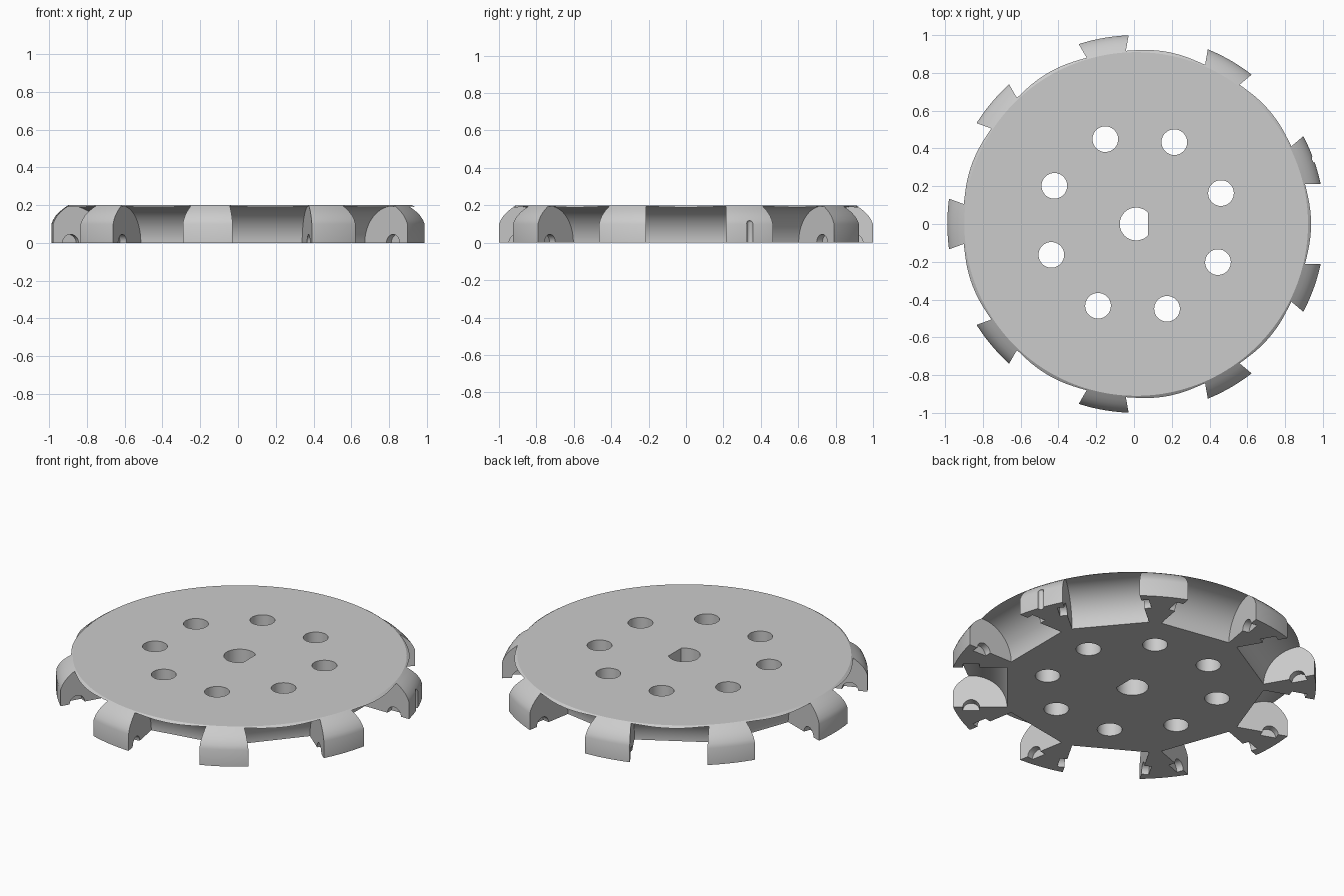
import bpy, bmesh, math
from math import cos, sin, pi, radians
from mathutils import Matrix

cube = bpy.data.objects.get("Cube")
if cube:
    bpy.data.objects.remove(cube, do_unlink=True)

TEETH = 9
BOLTS = 8
HEIGHT = 0.2
CENTRE_X = 0.0115

grey = bpy.data.materials.new("plain grey")
grey.use_nodes = True
colour = (0.6, 0.6, 0.6, 1)
grey.diffuse_color = colour
grey.node_tree.nodes["Principled BSDF"].inputs["Base Color"].default_value = colour


def lathe(bm, profile, segs, matrix=Matrix(), flat_x=None):
    """Closed solid from (radius, z) rings; flat_x squares off one side."""
    rings = []
    for r, z in profile:
        ring = []
        for i in range(segs):
            a = 2 * pi * (i + 0.5) / segs
            x, y = r * cos(a), r * sin(a)
            if flat_x is not None and x > flat_x:
                y *= 1 if abs(y) < 0.001 else math.sqrt(r * r - flat_x ** 2) / r / sin(math.acos(flat_x / r)) 
                x = flat_x
            ring.append(bm.verts.new(matrix @ Matrix.Translation((x, y, z)).to_translation()))
        rings.append(ring)
    for low, high in zip(rings, rings[1:]):
        for i in range(segs):
            j = (i + 1) % segs
            bm.faces.new((low[i], low[j], high[j], high[i]))
    bm.faces.new(rings[0][::-1])
    bm.faces.new(rings[-1])


def make_object(name, bm):
    bmesh.ops.recalc_face_normals(bm, faces=bm.faces)
    mesh = bpy.data.meshes.new(name)
    bm.to_mesh(mesh)
    bm.free()
    mesh.materials.append(grey)
    obj = bpy.data.objects.new(name, mesh)
    bpy.context.collection.objects.link(obj)
    return obj


# Disc with straight lower wall and rounded shoulder
bm = bmesh.new()
lathe(bm, [(1, 0), (1, 0.1), (0.991, 0.122), (0.977, 0.144),
           (0.958, 0.164), (0.935, 0.183), (0.91, HEIGHT)], 180)
disc = make_object("toothed_disc", bm)

# Scoops between the teeth, each with a small round pocket at both ends
bm = bmesh.new()
scoop = [(0.045, -0.253), (0.045, -0.213), (0.195, -0.213),
         (0.195, 0.213), (0.045, 0.213), (0.045, 0.253)]
for i in range(TEETH):
    place = (Matrix.Rotation(2 * pi * i / TEETH, 4, 'Z')
             @ Matrix.Translation((0.878, 0, 0))
             @ Matrix.Rotation(pi / 2, 4, 'X'))
    lathe(bm, scoop, 64, place)

# Ring of bolt holes
for i in range(BOLTS):
    place = (Matrix.Rotation(radians(20) + 2 * pi * i / BOLTS, 4, 'Z')
             @ Matrix.Translation((0.478, 0, 0)))
    lathe(bm, [(0.068, -0.1), (0.068, 0.3)], 40, place)

# Round-ended marker slot on one tooth
place = Matrix.Rotation(radians(20), 4, 'Z') @ Matrix.Translation((1.0, 0, 0))
lathe(bm, [(0.018, -0.1), (0.018, 0.104), (0.014, 0.114), (0.006, 0.12)], 20, place)
scoop_cutter = make_object("scoop_cutter", bm)

# Shaft hole with one flat side
bm = bmesh.new()
lathe(bm, [(0.087, -0.1), (0.087, 0.3)], 48)
bmesh.ops.bisect_plane(bm, geom=bm.verts[:] + bm.edges[:] + bm.faces[:],
                       plane_co=(0.063, 0, 0), plane_no=(1, 0, 0), clear_outer=True)
bmesh.ops.holes_fill(bm, edges=[e for e in bm.edges if e.is_boundary])
shaft_cutter = make_object("shaft_cutter", bm)

# Cut everything out, then drop the cutters
bpy.ops.object.select_all(action='DESELECT')
disc.select_set(True)
bpy.context.view_layer.objects.active = disc
for cutter in (scoop_cutter, shaft_cutter):
    cutter.hide_render = True
    mod = disc.modifiers.new(cutter.name, 'BOOLEAN')
    mod.operation = 'DIFFERENCE'
    mod.solver = 'EXACT'
    mod.object = cutter
    bpy.ops.object.modifier_apply(modifier=mod.name)
    bpy.data.objects.remove(cutter, do_unlink=True)

disc.location.x = CENTRE_X
bpy.ops.object.shade_smooth_by_angle(angle=radians(30))
